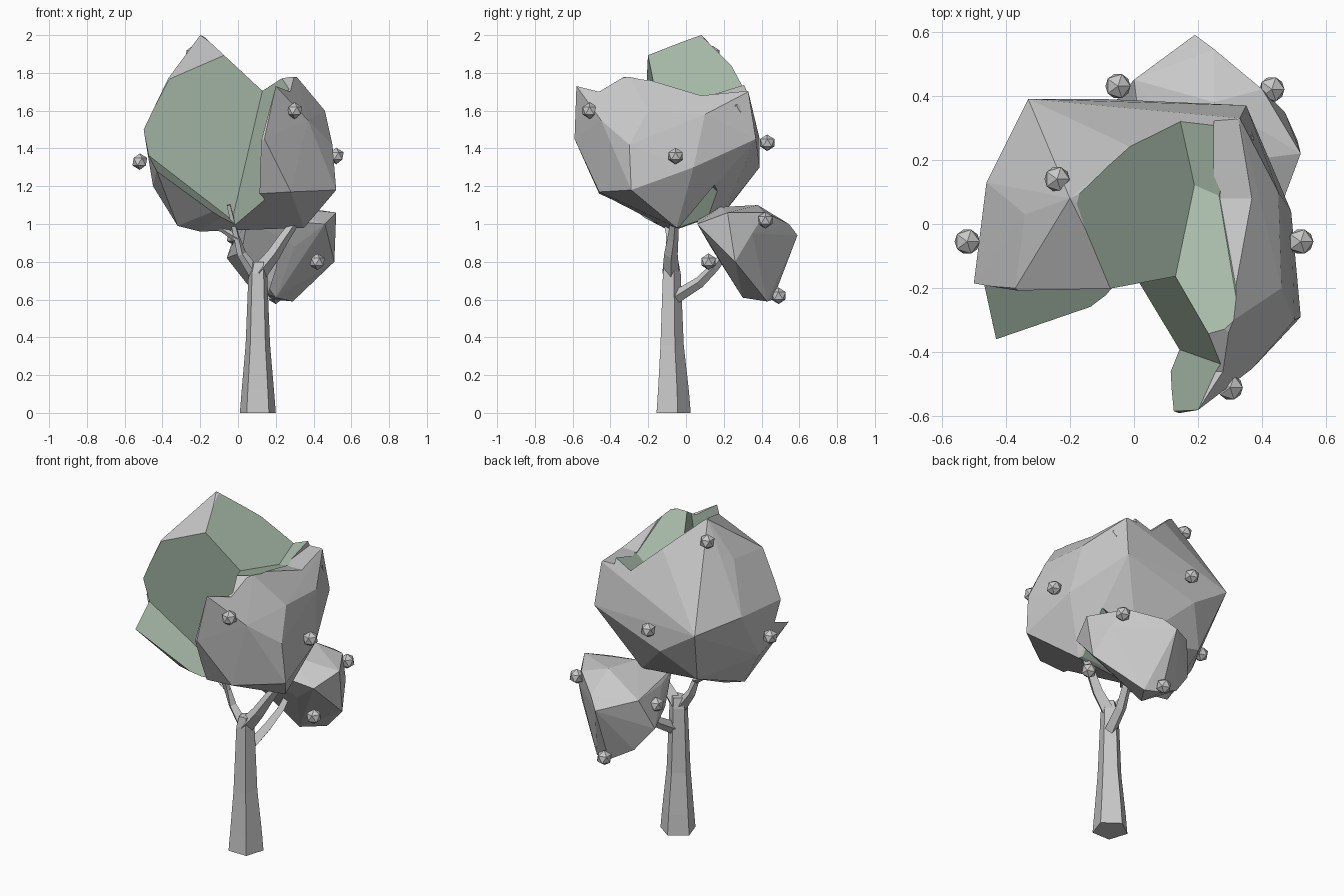
import bpy, bmesh
from mathutils import Vector, Matrix

if "Cube" in bpy.data.objects:
    bpy.data.objects.remove(bpy.data.objects["Cube"])


def material(name, rgb):
    m = bpy.data.materials.new(name)
    m.diffuse_color = (*rgb, 1)
    m.use_nodes = True
    m.node_tree.nodes["Principled BSDF"].inputs["Base Color"].default_value = m.diffuse_color
    return m


GREY = material("pale_grey", (0.58, 0.58, 0.58))
GREEN = material("cut_green", (0.41, 0.52, 0.42))


def finish(bm, name, index=0):
    bmesh.ops.recalc_face_normals(bm, faces=bm.faces[:])
    for f in bm.faces:
        f.material_index = index
    me = bpy.data.meshes.new(name)
    bm.to_mesh(me)
    bm.free()
    me.materials.append(GREY)
    me.materials.append(GREEN)
    ob = bpy.data.objects.new(name, me)
    bpy.context.collection.objects.link(ob)
    return ob


def hull(name, points):
    """Faceted convex clump around a few points."""
    bm = bmesh.new()
    for p in points:
        bm.verts.new(p)
    bmesh.ops.convex_hull(bm, input=bm.verts[:])
    loose = [v for v in bm.verts if not v.link_faces]
    bmesh.ops.delete(bm, geom=loose, context='VERTS')
    return finish(bm, name)


def cell(name, planes, index=1):
    """Big block trimmed by planes given as (point, outward normal)."""
    bm = bmesh.new()
    bmesh.ops.create_cube(bm, size=4, matrix=Matrix.Translation((0, 0, 1)))
    for co, no in planes:
        bmesh.ops.bisect_plane(bm, geom=bm.verts[:] + bm.edges[:] + bm.faces[:],
                               plane_co=co, plane_no=Vector(no).normalized(),
                               clear_outer=True)
        rim = [e for e in bm.edges if e.is_boundary]
        bmesh.ops.holes_fill(bm, edges=rim, sides=0)
    return finish(bm, name, index)


def cut(ob, cutter):
    mod = ob.modifiers.new("cut", 'BOOLEAN')
    mod.operation = 'DIFFERENCE'
    mod.solver = 'EXACT'
    mod.object = cutter
    bpy.context.view_layer.objects.active = ob
    bpy.ops.object.modifier_apply(modifier=mod.name)
    bpy.data.objects.remove(cutter)


def limb(name, path, radii, sides):
    """Tapered tube along a path."""
    bm = bmesh.new()
    pts = [Vector(p) for p in path]
    rings = []
    for i, p in enumerate(pts):
        d = pts[min(i + 1, len(pts) - 1)] - pts[max(i - 1, 0)]
        if name == "trunk":
            d = Vector((0, 0, 1))
        rot = d.to_track_quat('Z', 'Y').to_matrix()
        ring = []
        for k in range(sides):
            a = Matrix.Rotation(6.28319 * k / sides, 3, 'Z') @ Vector((0, -radii[i], 0))
            ring.append(bm.verts.new(p + rot @ a))
        rings.append(ring)
    for a, b in zip(rings, rings[1:]):
        for k in range(sides):
            j = (k + 1) % sides
            bm.faces.new((a[k], a[j], b[j], b[k]))
    bm.faces.new(rings[0])
    bm.faces.new(rings[-1])
    return finish(bm, name)


# Large canopy
canopy = hull("canopy", [
    (-.50, -.19, 1.50), (-.46, .13, 1.50), (-.37, -.20, 1.77), (-.34, .03, 1.78),
    (-.33, .39, 1.45), (-.45, -.05, 1.20), (-.43, -.36, 1.28), (-.32, -.10, .99),
    (-.20, -.08, .96), (-.20, .08, 2.0), (-.06, -.20, 1.90), (-.01, .24, 1.84),
    (.35, .37, 1.45), (-.10, .39, 1.30), (-.25, .25, 1.12), (.15, .20, 1.06),
    (.33, .33, 1.70), (.45, .10, 1.58), (.49, .04, 1.30), (.52, -.29, 1.18),
    (.50, -.30, 1.42), (.46, -.20, 1.60), (.31, -.30, 1.78), (.22, -.20, 1.80),
    (.20, -.58, 1.73), (.14, -.59, 1.45), (.37, -.45, 1.55), (.28, -.46, 1.17),
    (.10, -.46, 1.16), (.35, -.05, .98), (.0, -.05, .98)])

# Broken-out pieces of the canopy: front, top, and under the right back
cut(canopy, cell("front_cell", [
    ((-.06, -.20, 1.89), (-.075, 1, .123)),
    ((.13, -.165, 1.705), (1, .51, -.18)),
    ((.20, -.58, 1.73), (1, -.52, -.26)),
    ((-.48, -.20, 1.36), (-.815, .25, -1))]))
cut(canopy, cell("top_cell", [
    ((-.07, -.20, 1.89), (-.93, 0, -1)),
    ((.13, -.165, 1.705), (.23, -.24, -1)),
    ((.19, .12, 1.65), (.47, .31, -1)),
    ((.28, 0, 1.70), (1, 0, -.6))]))
cut(canopy, cell("under_cell", [
    ((.30, .17, 1.17), (-1, 0, .6)),
    ((.42, .17, 1.23), (-.5, .6, 1)),
    ((0, .17, 1.23), (0, -1.2, 1))]))

# Shallow dents along the right-hand rim
cut(canopy, cell("front_dent", [
    ((0, -.46, 1.70), (0, -.25, -1)),
    ((0, -.46, 1.70), (0, .6, -1)),
    ((0, -.25, 0), (0, 1, 0))], 0))
cut(canopy, cell("middle_dent", [
    ((0, .08, 1.68), (0, -.3, -1)),
    ((0, .08, 1.68), (0, .1, -1)),
    ((.25, 0, 0), (-1, 0, 0))], 0))

# Small canopy at the back
hull("small_canopy", [
    (-.06, .38, .82), (.02, .20, 1.0), (.05, .06, 1.03), (.20, .18, 1.09),
    (.25, .38, 1.10), (.40, .42, 1.06), (.19, .59, .94), (.25, .545, 1.0),
    (.52, .22, 1.06), (.51, .26, .80), (.46, .06, 1.0), (.29, .43, .59),
    (.19, .46, .60), (.20, .30, .61), (.05, .42, .68), (.30, .13, .88),
    (.02, .17, .85), (.0, .45, 1.0), (.47, .35, .95)])

# Trunk and branches
limb("trunk", [(.105, -.075, 0), (.105, -.075, .12), (.105, -.08, .36),
               (.105, -.08, .74), (.11, -.08, .80)], [.10, .09, .068, .052, .04], 5)
limb("left_branch", [(.09, -.08, .74), (.02, -.08, .84), (-.01, -.09, .94),
                     (-.05, -.13, 1.10)], [.035, .025, .018, .013], 4)
limb("left_twig", [(0, -.085, .92), (-.08, -.08, .97), (-.17, -.08, 1.01)],
     [.02, .016, .013], 4)
limb("right_branch", [(.11, -.08, .74), (.19, -.08, .84), (.24, -.07, .92),
                      (.31, -.06, 1.02)], [.045, .036, .03, .022], 4)
limb("back_branch", [(.12, -.06, .61), (.15, .07, .69), (.18, .15, .77),
                     (.19, .22, .86)], [.035, .03, .025, .02], 4)

# Fruit
for p in [(-.52, -.055, 1.33), (.52, -.055, 1.36), (.30, -.51, 1.60),
          (.335, .265, 1.61), (.43, .42, 1.02), (-.05, .43, 1.43),
          (.42, .12, .80), (.20, .49, .62), (-.02, .31, .93),
          (-.24, .14, 1.90)]:
    bm = bmesh.new()
    bmesh.ops.create_icosphere(bm, subdivisions=1, radius=.044,
                               matrix=Matrix.Translation(p))
    finish(bm, "fruit")
